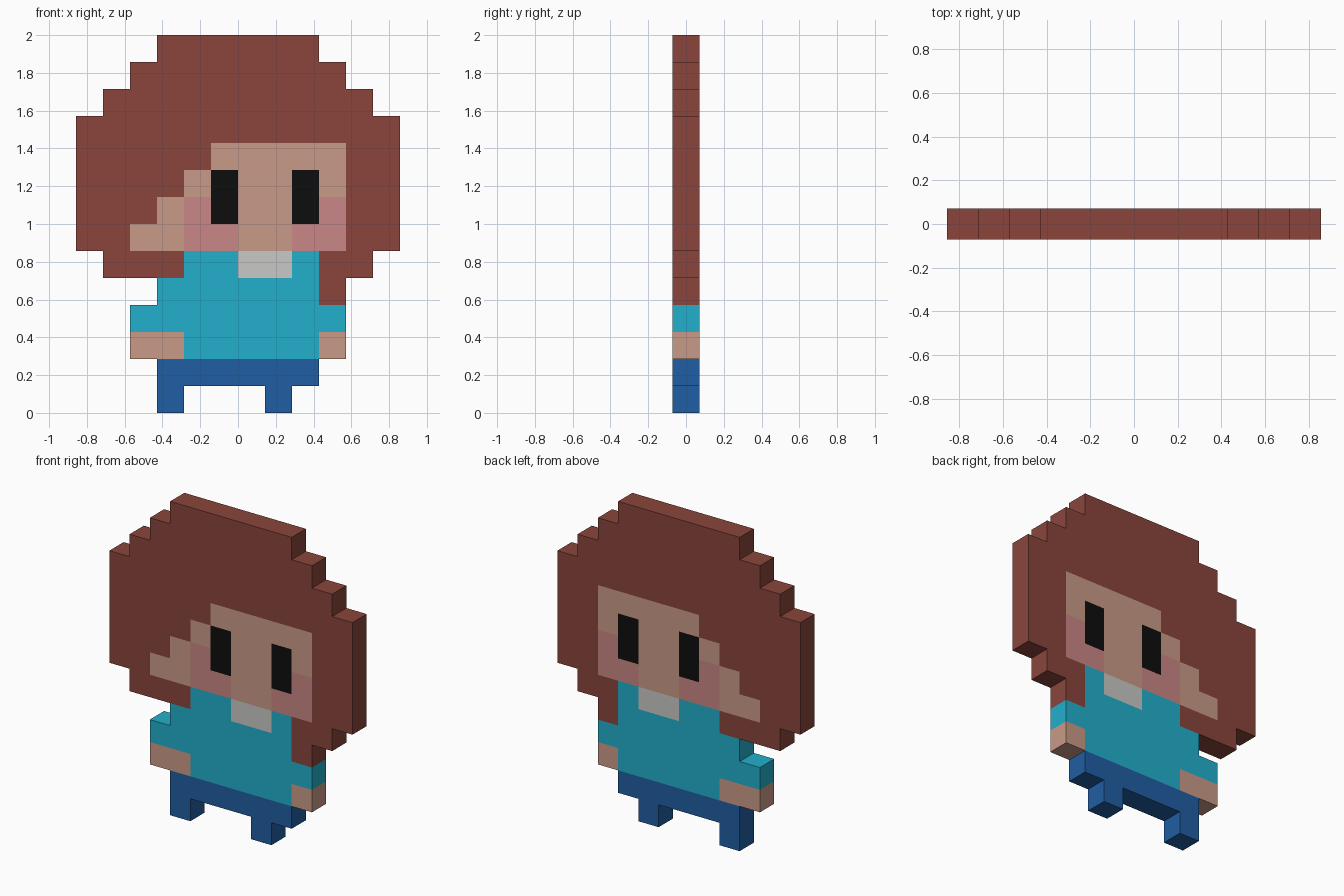
import bpy, bmesh, math

if "Cube" in bpy.data.objects:
    bpy.data.objects.remove(bpy.data.objects["Cube"])

U = 1 / 7          # size of one block
D = U / 2          # half thickness of the figure

# Front silhouette, one letter per block, top row first
ROWS = [
    "...HHHHHH...",
    "..HHHHHHHH..",
    ".HHHHHHHHHH.",
    "HHHHHHHHHHHH",
    "HHHHHFFFFFHH",
    "HHHHFEFFEFHH",
    "HHHFCEFFECHH",
    "HHFFCCFFCCHH",
    ".HHHSSWWSHH.",
    "...SSSSSSH..",
    "..SSSSSSSS..",
    "..AASSSSSA..",
    "...TTTTTT...",
    "...T...T....",
]


def material(name, rgb):
    """Flat colour given as 0-255 sRGB, stored as linear."""
    lin = [(c / 255 / 12.92) if c <= 10 else ((c / 255 + 0.055) / 1.055) ** 2.4 for c in rgb]
    m = bpy.data.materials.new(name)
    m.diffuse_color = (*lin, 1)
    m.use_nodes = True
    m.node_tree.nodes["Principled BSDF"].inputs["Base Color"].default_value = m.diffuse_color
    return m


skin = material("skin", (201, 155, 135))
PARTS = {
    "H": ("hair", material("hair brown", (138, 69, 59))),
    "F": ("face", skin),
    "E": ("eyes", material("eye black", (13, 13, 13))),
    "C": ("cheeks", material("cheek pink", (201, 135, 134))),
    "W": ("collar", material("collar white", (200, 201, 198))),
    "S": ("shirt", material("shirt cyan", (34, 175, 204))),
    "A": ("hands", skin),
    "T": ("trousers", material("trouser blue", (32, 94, 163))),
}

# All filled blocks, keyed by column and height
BLOCKS = {(c - 6, len(ROWS) - 1 - r): ch
          for r, row in enumerate(ROWS) for c, ch in enumerate(row) if ch != "."}


def build_part(letter, name, mat):
    """Front and back faces for each block, side walls only on the outer silhouette."""
    bm = bmesh.new()

    def quad(*pts):
        bm.faces.new([bm.verts.new((x * U, y * D, z * U)) for x, y, z in pts])

    for (x, z), ch in BLOCKS.items():
        if ch != letter:
            continue
        ring = [(x, z), (x + 1, z), (x + 1, z + 1), (x, z + 1)]
        quad(*[(a, -1, b) for a, b in ring])                # front
        quad(*[(a, 1, b) for a, b in reversed(ring)])       # back
        for i, (dx, dz) in enumerate([(0, -1), (1, 0), (0, 1), (-1, 0)]):
            if (x + dx, z + dz) not in BLOCKS:              # outer wall
                (a, b), (c, d) = ring[i], ring[(i + 1) % 4]
                quad((c, -1, d), (a, -1, b), (a, 1, b), (c, 1, d))
    bmesh.ops.remove_doubles(bm, verts=bm.verts, dist=1e-4)
    # Merge coplanar squares into clean flat faces
    bmesh.ops.dissolve_limit(bm, angle_limit=math.radians(1), verts=bm.verts, edges=bm.edges)
    mesh = bpy.data.meshes.new(name)
    bm.to_mesh(mesh)
    bm.free()
    mesh.materials.append(mat)
    bpy.context.collection.objects.link(bpy.data.objects.new(name, mesh))


for key, (part, mat) in PARTS.items():
    build_part(key, part, mat)
